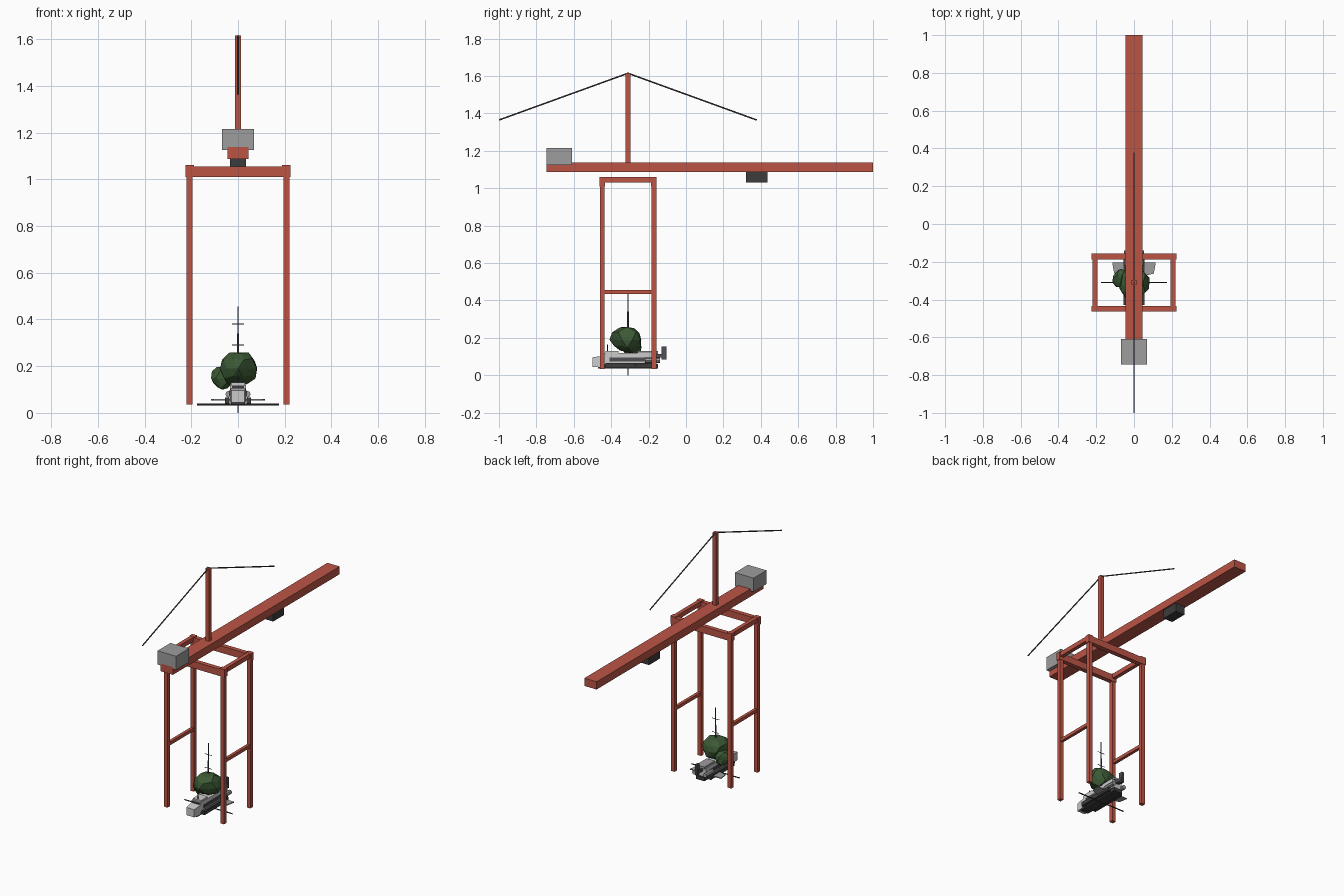
import bpy, bmesh, random
from mathutils import Vector

random.seed(4)
if "Cube" in bpy.data.objects:
    bpy.data.objects.remove(bpy.data.objects["Cube"])


def material(name, r, g, b):
    m = bpy.data.materials.new(name)
    m.use_nodes = True
    m.diffuse_color = (r, g, b, 1)
    m.node_tree.nodes["Principled BSDF"].inputs["Base Color"].default_value = (r, g, b, 1)
    return m


RED = material("crane red", 0.5, 0.09, 0.06)
GREY = material("concrete grey", 0.34, 0.34, 0.34)
DARK = material("dark grey", 0.045, 0.045, 0.045)
STEEL = material("cable steel", 0.08, 0.08, 0.09)
WHITE = material("hull white", 0.6, 0.6, 0.6)
GREEN = material("foliage green", 0.045, 0.1, 0.035)


def finish(name, bm, mat):
    me = bpy.data.meshes.new(name)
    bmesh.ops.recalc_face_normals(bm, faces=bm.faces)
    bm.to_mesh(me)
    bm.free()
    me.materials.append(mat)
    ob = bpy.data.objects.new(name, me)
    bpy.context.collection.objects.link(ob)
    return ob


def box(name, mat, x, y, z, taper=1.0):
    """Box from (min, max) ranges; taper narrows its front end."""
    bm = bmesh.new()
    bmesh.ops.create_cube(bm, size=1)
    for v in bm.verts:
        v.co = Vector([lo + (c + 0.5) * (hi - lo) for c, (lo, hi) in zip(v.co, (x, y, z))])
        if v.co.y < sum(y) / 2:
            v.co.x *= taper
            if v.co.z > sum(z) / 2:
                v.co.z = z[0] + (z[1] - z[0]) * taper
    return finish(name, bm, mat)


def rod(name, mat, a, b, r, sides=6):
    a, b = Vector(a), Vector(b)
    bm = bmesh.new()
    bmesh.ops.create_cone(bm, cap_ends=True, segments=sides, radius1=r, radius2=r, depth=(b - a).length)
    rot = (b - a).to_track_quat("Z", "Y").to_matrix()
    for v in bm.verts:
        v.co = rot @ v.co + (a + b) / 2
    return finish(name, bm, mat)


def foliage(name, centre, size):
    bm = bmesh.new()
    bmesh.ops.create_icosphere(bm, subdivisions=2, radius=1)
    for v in bm.verts:
        k = random.uniform(0.82, 1.08)
        v.co = Vector([c + p * s * k for c, p, s in zip(centre, v.co, size)])
    return finish(name, bm, GREEN)


def plate(name, mat, outline, z, thick):
    bm = bmesh.new()
    f = bm.faces.new([bm.verts.new((x, y, z)) for x, y in outline])
    new = bmesh.ops.extrude_face_region(bm, geom=[f])["geom"]
    for v in new:
        if isinstance(v, bmesh.types.BMVert):
            v.co.z += thick
    return finish(name, bm, mat)


MID = -0.31  # y of the tower axis

# Tower: four legs, top frame and side braces
for side, s in (("right", -1), ("left", 1)):
    xs = (s * 0.207 - 0.013, s * 0.207 + 0.013)
    for end, t in (("front", -1), ("back", 1)):
        yc = MID + t * 0.138
        box(f"{end}_{side}_leg", RED, xs, (yc - 0.013, yc + 0.013), (0.035, 1.04))
        box(f"{end}_{side}_corner", RED, (s * 0.207 - 0.018, s * 0.207 + 0.018),
            (yc - 0.015, yc + 0.015), (1.01, 1.061))
    box(f"{side}_top_rail", RED, xs, (-0.448, -0.172), (1.03, 1.06))
    box(f"{side}_brace", RED, (xs[0] + 0.003, xs[1] - 0.003), (-0.448, -0.172), (0.435, 0.456))
for end, t in (("front", -1), ("back", 1)):
    yc = MID + t * 0.138
    box(f"{end}_top_beam", RED, (-0.2, 0.2), (yc - 0.015, yc + 0.015), (1.01, 1.055))

# Jib, mast, counterweight, trolley and stay cables
box("jib", RED, (-0.045, 0.045), (-0.745, 1.0), (1.087, 1.138))
box("mast", RED, (-0.0125, 0.0125), (MID - 0.0125, MID + 0.0125), (1.13, 1.617))
box("counterweight", GREY, (-0.068, 0.068), (-0.745, -0.61), (1.125, 1.216))
box("trolley", DARK, (-0.034, 0.034), (0.32, 0.435), (1.03, 1.087))
rod("rear_stay", STEEL, (0, MID, 1.615), (0, -1.0, 1.365), 0.004)
rod("front_stay", STEEL, (0, MID, 1.615), (0, 0.378, 1.365), 0.004)

# Small craft: hull, nose, roof and undercarriage
box("hull", WHITE, (-0.034, 0.034), (-0.44, -0.16), (0.06, 0.12))
box("nose", WHITE, (-0.034, 0.034), (-0.5, -0.44), (0.045, 0.105), 0.85)
box("cabin", WHITE, (-0.03, 0.03), (-0.43, -0.36), (0.115, 0.13))
box("rear_deck", GREY, (-0.03, 0.03), (-0.26, -0.15), (0.115, 0.13))
box("windscreen", DARK, (-0.026, 0.026), (-0.443, -0.435), (0.106, 0.116))
box("keel", DARK, (-0.03, 0.03), (-0.47, -0.15), (0.036, 0.06))
box("tail_boom", STEEL, (-0.012, 0.012), (-0.16, -0.11), (0.095, 0.115))
box("tail_fin", STEEL, (-0.008, 0.008), (-0.132, -0.105), (0.085, 0.155))
for side, s in (("right", -1), ("left", 1)):
    box(f"{side}_skid", DARK, (s * 0.046 - 0.01, s * 0.046 + 0.01), (-0.43, -0.18), (0.04, 0.066))
    box(f"{side}_side_panel", STEEL, (s * 0.035 - 0.004, s * 0.035 + 0.004), (-0.41, -0.21), (0.075, 0.095))
    rod(f"{side}_engine", GREY, (s * 0.04, -0.22, 0.08), (s * 0.04, -0.14, 0.08), 0.014, 8)
    plate(f"{side}_wing", GREY, [(s * 0.035, -0.28), (s * 0.105, -0.262),
                                 (s * 0.115, -0.205), (s * 0.035, -0.205)], 0.053, 0.006)
rod("cross_spar", DARK, (-0.175, MID, 0.036), (0.175, MID, 0.036), 0.004)
rod("front_hook", DARK, (0, -0.42, 0.125), (0, -0.42, 0.165), 0.003)
rod("keel_spike", DARK, (0, MID, 0), (0, MID, 0.04), 0.003)

# Tree and antenna on the craft
rod("trunk", DARK, (0, MID, 0.11), (0, MID, 0.18), 0.014)
foliage("tree_crown", (0, -0.315, 0.19), (0.083, 0.09, 0.077))
foliage("side_bush", (-0.065, -0.29, 0.15), (0.052, 0.055, 0.052))
rod("antenna", STEEL, (0, MID, 0.25), (0, MID, 0.455), 0.003)
rod("antenna_base", STEEL, (0, MID, 0.25), (0, MID, 0.34), 0.005)
for i, z in enumerate((0.29, 0.38)):
    rod(f"antenna_bar_{i + 1}", STEEL, (-0.026, MID, z), (0.026, MID, z), 0.002)
